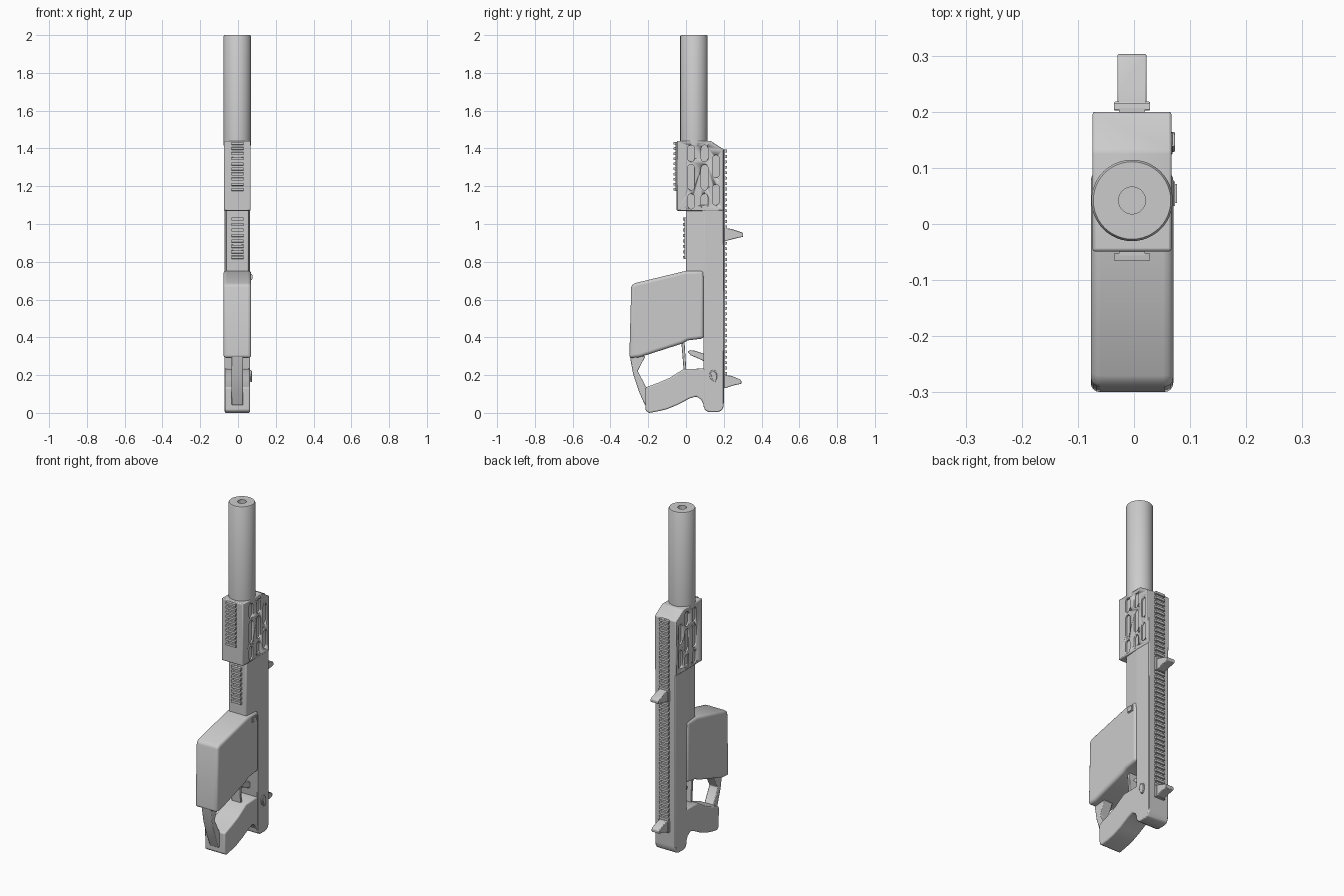
import bpy, bmesh, math

if "Cube" in bpy.data.objects:
    bpy.data.objects.remove(bpy.data.objects["Cube"])

CX = -0.0035  # centre plane of the body

grey = bpy.data.materials.new("plain grey")
grey.diffuse_color = (0.6, 0.6, 0.6, 1)
grey.use_nodes = True
grey.node_tree.nodes["Principled BSDF"].inputs["Base Color"].default_value = grey.diffuse_color


def finish(name, bm, bevel=0, segs=2, angle=30):
    bmesh.ops.recalc_face_normals(bm, faces=bm.faces[:])
    me = bpy.data.meshes.new(name)
    bm.to_mesh(me)
    bm.free()
    me.materials.append(grey)
    ob = bpy.data.objects.new(name, me)
    bpy.context.collection.objects.link(ob)
    if bevel:
        m = ob.modifiers.new("bevel", 'BEVEL')
        m.width, m.segments = bevel, segs
        m.limit_method, m.angle_limit = 'ANGLE', math.radians(angle)
    bpy.ops.object.select_all(action='DESELECT')
    ob.select_set(True)
    bpy.context.view_layer.objects.active = ob
    bpy.ops.object.shade_smooth_by_angle(angle=math.radians(35))
    return ob


def add_prism(bm, pts, x0, x1):
    """Side profile (y, z) extruded across x."""
    a = [bm.verts.new((x0, y, z)) for y, z in pts]
    b = [bm.verts.new((x1, y, z)) for y, z in pts]
    bm.faces.new(a)
    bm.faces.new(b[::-1])
    for i in range(len(pts)):
        j = (i + 1) % len(pts)
        bm.faces.new((a[i], b[i], b[j], a[j]))


def prism(name, pts, half, bevel=0, segs=2, angle=30):
    bm = bmesh.new()
    add_prism(bm, pts, CX - half, CX + half)
    return finish(name, bm, bevel, segs, angle)


def rect(y0, y1, z0, z1):
    return [(y0, z0), (y1, z0), (y1, z1), (y0, z1)]


def stadium(y, z0, z1, r, n=8):
    top = [(y + r * math.cos(math.pi * i / n), z1 - r + r * math.sin(math.pi * i / n)) for i in range(n + 1)]
    bot = [(y - r * math.cos(math.pi * i / n), z0 + r - r * math.sin(math.pi * i / n)) for i in range(n + 1)]
    return top + bot


def rail(name, y, out, z0, z1, count):
    """Toothed accessory rail; out is -1 to the front and 1 to the back."""
    bm = bmesh.new()
    add_prism(bm, rect(y - out * 0.01, y + out * 0.007, z0, z1), CX - 0.023, CX + 0.023)
    pitch = (z1 - z0) / (count - 0.4)
    for i in range(count):
        z = z0 + i * pitch
        ya, yb = y + out * 0.004, y + out * 0.016
        add_prism(bm, [(ya, z), (ya, z + pitch * .6), (yb, z + pitch * .54), (yb, z + pitch * .06)],
                  CX - 0.032, CX + 0.032)
    return finish(name, bm)


# Suppressor: lathed tube with a bore
bm = bmesh.new()
prof = [(0, 1.415), (0.0725, 1.415), (0.0725, 1.994), (0.069, 2.0), (0.024, 2.0), (0.024, 1.9), (0, 1.9)]
vs = [bm.verts.new((CX + r, 0.042, z)) for r, z in prof]
es = [bm.edges.new(p) for p in zip(vs, vs[1:])]
bmesh.ops.spin(bm, geom=vs + es, cent=(CX, 0.042, 0), axis=(0, 0, 1), angle=2 * math.pi, steps=48)
bmesh.ops.remove_doubles(bm, verts=bm.verts[:], dist=1e-5)
finish("suppressor", bm)

# Long spine running down to the butt
prism("spine", [(0.093, 1.10), (0.093, 0.035), (0.1, 0.015), (0.118, 0.005), (0.17, 0.005),
                (0.188, 0.012), (0.198, 0.03), (0.2, 0.05), (0.2, 1.10)], 0.0675, 0.005)

# Upper receiver, slightly narrower at the front
bm = bmesh.new()
add_prism(bm, rect(0, 0.1, 0.72, 1.1), CX - 0.067, CX + 0.067)
for v in bm.verts:
    if v.co.y < 0.05:
        v.co.x = CX + (v.co.x - CX) * 0.87
finish("upper_receiver", bm, 0.004)

# Handguard with slots cut into both sides
guard = prism("handguard", [(-0.049, 1.07), (0.2, 1.07), (0.2, 1.395), (0.13, 1.44), (-0.049, 1.44)],
              0.0705, 0.005, 2)
bm = bmesh.new()
slots = [(y, z0, z1) for y in (0.027, 0.098) for z0, z1 in ((1.08, 1.16), (1.18, 1.315), (1.33, 1.418))]
slots += [(0.158, 1.10, 1.21), (0.158, 1.245, 1.365)]
for y, z0, z1 in slots:
    for s in (-1, 1):
        add_prism(bm, stadium(y, z0, z1, 0.018), CX + s * 0.061, CX + s * 0.1)
cutter = finish("slot_cutter", bm)
cutter.hide_render = True
mod = guard.modifiers.new("slots", 'BOOLEAN')
mod.operation, mod.object, mod.solver = 'DIFFERENCE', cutter, 'EXACT'
dg = bpy.context.evaluated_depsgraph_get()
cut_mesh = bpy.data.meshes.new_from_object(guard.evaluated_get(dg))
guard.modifiers.clear()
guard.data = cut_mesh
bpy.data.objects.remove(cutter)

# Rails
rail("handguard_front_rail", -0.049, -1, 1.175, 1.435, 10)
rail("receiver_front_rail", 0.0, -1, 0.815, 1.035, 8)
rail("back_rail", 0.2, 1, 0.2, 1.395, 42)

# Large front housing
prism("front_housing", [(-0.3, 0.29), (-0.29, 0.665), (-0.285, 0.677), (-0.27, 0.687), (0, 0.752),
                        (0.094, 0.753), (0.094, 0.394), (0.01, 0.384), (-0.02, 0.367), (-0.245, 0.295)],
      0.0735, 0.016, 4, 55)

# Grip
prism("grip", [(-0.214, 0.135), (-0.15, 0.158), (-0.087, 0.185), (-0.013, 0.232), (0.11, 0.235),
               (0.11, 0.03), (0.097, 0.035), (0.08, 0.07), (0.055, 0.087), (0.02, 0.077), (-0.04, 0.045),
               (-0.1, 0.02), (-0.15, 0.008), (-0.195, 0.0), (-0.214, 0.012)], 0.0665, 0.012, 3, 50)

# Front hand guard strut
prism("front_strut", [(-0.297, 0.30), (-0.28, 0.205), (-0.25, 0.115), (-0.217, 0.04), (-0.2, 0.05),
                      (-0.2, 0.13), (-0.212, 0.138), (-0.256, 0.222), (-0.215, 0.30)], 0.03, 0.004)

# Trigger guard strut and trigger
prism("trigger_guard", [(-0.025, 0.38), (-0.008, 0.38), (0.002, 0.22), (-0.012, 0.22)], 0.03, 0.003)
prism("trigger", [(0.008, 0.325), (0.02, 0.332), (0.045, 0.33), (0.1, 0.312), (0.1, 0.272),
                  (0.065, 0.288), (0.025, 0.305)], 0.016, 0.003)

# Sights: a clamp on the rail with a wedge standing out
for name, dz, tip in (("upper_sight", 0.0, 0.303), ("lower_sight", -0.778, 0.293)):
    prism(name + "_clamp", rect(0.202, 0.218, 0.91 + dz, 0.978 + dz), 0.032, 0.002)
    prism(name, [(0.21, 0.978 + dz), (0.24, 0.974 + dz), (tip - 0.006, 0.955 + dz), (tip, 0.948 + dz),
                 (tip, 0.932 + dz), (tip - 0.035, 0.925 + dz), (0.21, 0.91 + dz)], 0.026, 0.003)

# Right side controls
bm = bmesh.new()
add_prism(bm, rect(0.032, 0.076, 0.703, 0.735), 0.06, 0.073)
add_prism(bm, rect(0.037, 0.071, 0.708, 0.730), 0.06, 0.077)
finish("release_button", bm)
bm = bmesh.new()
disc = [(0.144 + 0.02 * math.cos(math.tau * i / 20), 0.2 + 0.028 * math.sin(math.tau * i / 20)) for i in range(20)]
add_prism(bm, disc, 0.055, 0.069)
add_prism(bm, [(0.128, 0.21), (0.14, 0.225), (0.16, 0.21), (0.164, 0.185), (0.155, 0.163), (0.143, 0.163),
               (0.14, 0.18)], 0.055, 0.073)
finish("selector", bm, 0.002)
